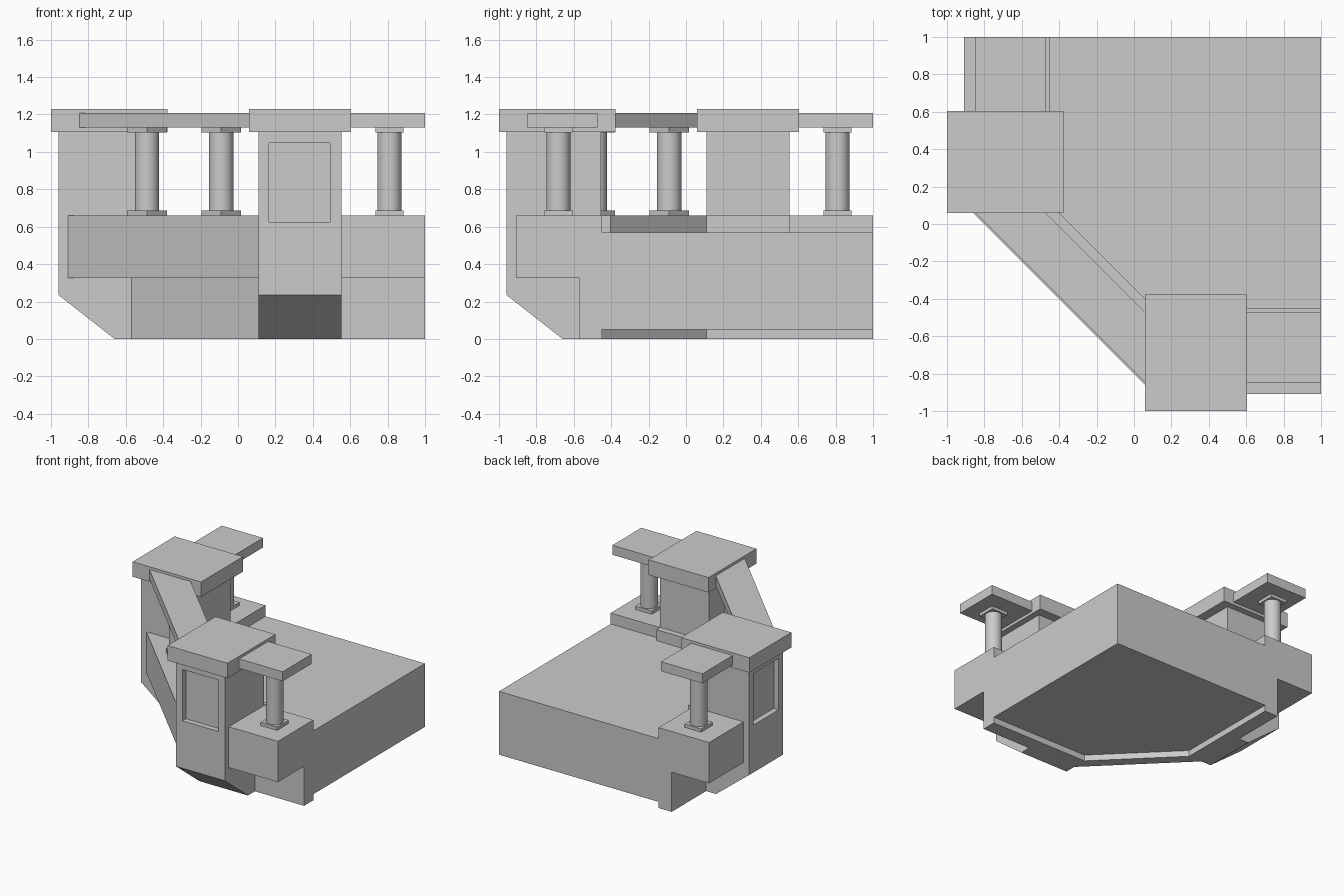
import bpy, bmesh, math
from mathutils import Matrix

if "Cube" in bpy.data.objects:
    bpy.data.objects.remove(bpy.data.objects["Cube"])

# Swapping x and y mirrors a part across the corner's diagonal
SWAP = Matrix(((0, 1, 0, 0), (1, 0, 0, 0), (0, 0, 1, 0), (0, 0, 0, 1)))


def finish(name, bm, swap=False):
    if swap:
        bmesh.ops.transform(bm, matrix=SWAP, verts=bm.verts)
    bmesh.ops.recalc_face_normals(bm, faces=bm.faces)
    me = bpy.data.meshes.new(name)
    bm.to_mesh(me)
    bm.free()
    ob = bpy.data.objects.new(name, me)
    bpy.context.collection.objects.link(ob)
    return ob


def loft(name, rings, swap=False):
    """Skin a row of matching closed rings and cap both ends."""
    bm = bmesh.new()
    rows = [[bm.verts.new(p) for p in r] for r in rings]
    n = len(rows[0])
    for a, b in zip(rows, rows[1:]):
        for i in range(n):
            j = (i + 1) % n
            bm.faces.new((a[i], a[j], b[j], b[i]))
    bm.faces.new(rows[0])
    bm.faces.new(rows[-1])
    return finish(name, bm, swap)


def box(name, x0, x1, y0, y1, z0, z1, swap=False):
    ring = [(x0, y0), (x1, y0), (x1, y1), (x0, y1)]
    return loft(name, [[(x, y, z) for x, y in ring] for z in (z0, z1)], swap)


def corner_sweep(name, profile, k):
    """Sweep a (distance, height) profile: front arm, diagonal, left arm."""
    stations = [lambda d: (1, -d), lambda d: (k, -d),
                lambda d: (-d, k), lambda d: (-d, 1)]
    return loft(name, [[(*s(d), z) for d, z in profile] for s in stations])


def column(name, x, y, angle):
    bm = bmesh.new()
    bmesh.ops.create_cone(bm, cap_ends=True, segments=32, radius1=0.065, radius2=0.065,
                          depth=0.42, matrix=Matrix.Translation((x, y, 0.897)))
    ob = finish(name, bm)
    bpy.ops.object.select_all(action='DESELECT')
    ob.select_set(True)
    bpy.context.view_layer.objects.active = ob
    bpy.ops.object.shade_smooth_by_angle(angle=math.radians(40))
    # square plinth and capital
    for part, z in (("plinth", 0.674), ("capital", 1.118)):
        bm = bmesh.new()
        m = (Matrix.Translation((x, y, z)) @ Matrix.Rotation(angle, 4, 'Z')
             @ Matrix.Diagonal((0.15, 0.15, 0.027, 1)))
        bmesh.ops.create_cube(bm, size=1, matrix=m)
        finish(f"{name}_{part}", bm)


# Parapet with its stepped lower wall
corner_sweep("parapet", [(.91, .325), (.91, .66), (.45, .66), (.45, 0), (.57, 0), (.57, .325)], 0.11)

# Handrail
corner_sweep("handrail", [(.848, 1.13), (.848, 1.208), (.472, 1.208), (.472, 1.13)], 0.06)

# Floor slab, recessed underneath
floor = [(-.45, 1), (1, 1), (1, -.45), (.11, -.45), (-.45, .11)]
loft("floor_slab", [[(x, y, z) for x, y in floor] for z in (0.05, 0.57)])

# Piers with panel recess, inner ledge and cap stone
pier = [(-.96, .235), (-.96, 1.11), (-.455, 1.11), (-.455, 0), (-.66, 0)]
for side, swap in (("front", False), ("left", True)):
    body = loft(f"{side}_pier", [[(x, y, z) for y, z in pier] for x in (0.11, 0.553)], swap)
    cutter = box(f"{side}_panel_cutter", .167, .493, -1.1, -.915, .625, 1.047, swap)
    cutter.hide_render = True
    cutter.hide_viewport = True
    mod = body.modifiers.new("panel", 'BOOLEAN')
    mod.operation = 'DIFFERENCE'
    mod.solver = 'EXACT'
    mod.object = cutter
    box(f"{side}_pier_ledge", .11, .553, -.46, -.405, .56, .66, swap)
    box(f"{side}_pier_cap", .06, .605, -1, -.378, 1.107, 1.23, swap)

# Columns: one on each arm, two on the diagonal
column("front_column", 0.81, -0.682, 0)
column("left_column", -0.682, 0.81, 0)
column("diagonal_column_a", -0.09, -0.487, math.pi / 4)
column("diagonal_column_b", -0.487, -0.09, math.pi / 4)
